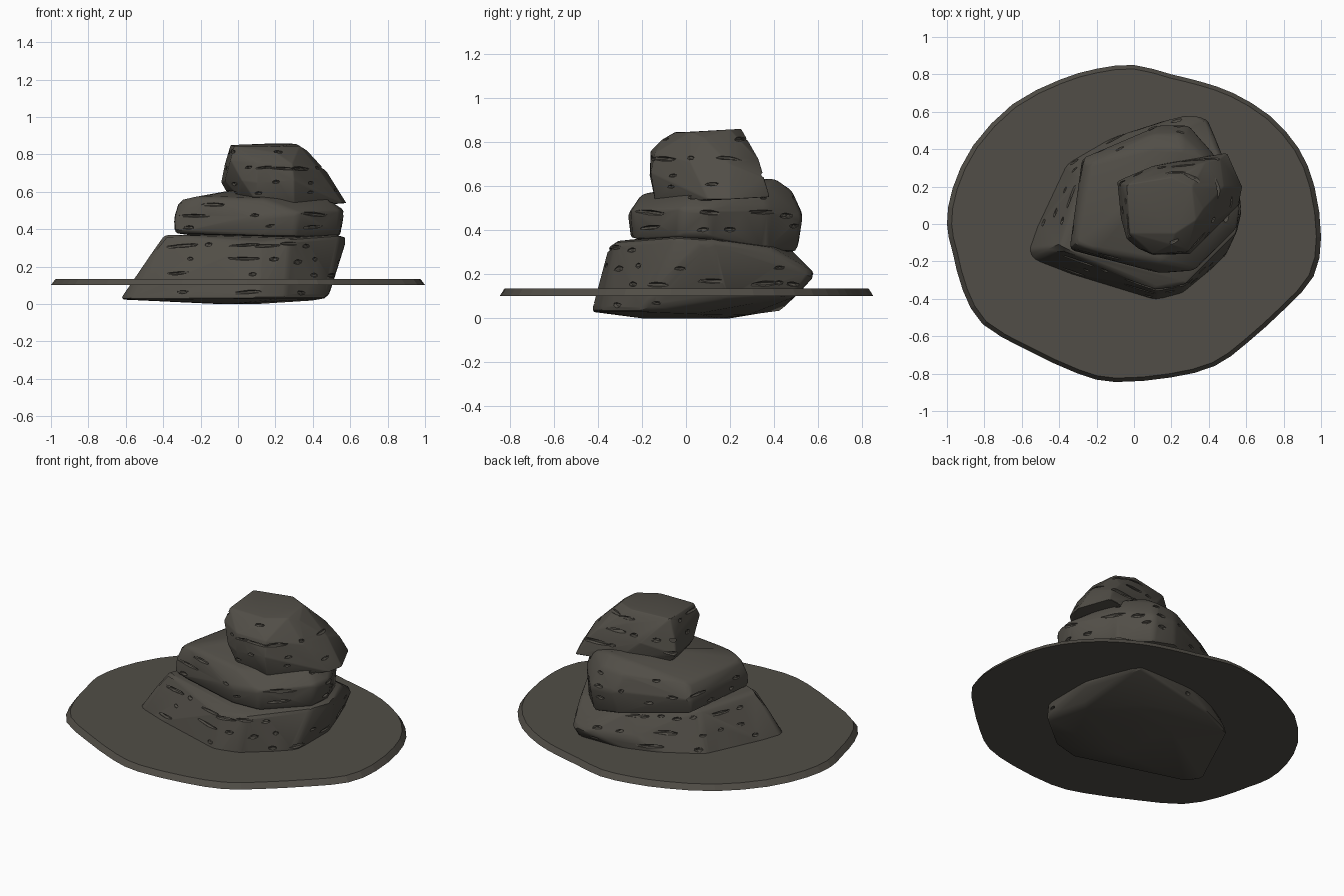
import bpy, bmesh, math, random
from mathutils import Vector, Matrix
from mathutils.bvhtree import BVHTree

if "Cube" in bpy.data.objects:
    bpy.data.objects.remove(bpy.data.objects["Cube"])

random.seed(4)
stone = bpy.data.materials.new("dark_stone")
stone.diffuse_color = (0.083, 0.076, 0.063, 1)
stone.use_nodes = True
stone.node_tree.nodes["Principled BSDF"].inputs["Base Color"].default_value = stone.diffuse_color


def add_object(name, bm):
    bmesh.ops.recalc_face_normals(bm, faces=bm.faces)
    mesh = bpy.data.meshes.new(name)
    bm.to_mesh(mesh)
    bm.free()
    mesh.materials.append(stone)
    ob = bpy.data.objects.new(name, mesh)
    bpy.context.collection.objects.link(ob)
    return ob


def finish(ob, angle):
    # apply modifiers and smooth the soft edges
    bpy.ops.object.select_all(action='DESELECT')
    ob.select_set(True)
    bpy.context.view_layer.objects.active = ob
    bpy.ops.object.convert(target='MESH')
    bpy.ops.object.shade_smooth_by_angle(angle=math.radians(angle))


def rock(name, points, bevel, flat, rows):
    # faceted boulder with softened edges
    bm = bmesh.new()
    for p in points:
        bm.verts.new(p)
    hull = bmesh.ops.convex_hull(bm, input=bm.verts)
    loose = {g for g in hull["geom_interior"] + hull["geom_unused"]
             if isinstance(g, bmesh.types.BMVert)}
    bmesh.ops.delete(bm, geom=list(loose), context='VERTS')
    bmesh.ops.dissolve_limit(bm, angle_limit=math.radians(flat),
                             verts=bm.verts, edges=bm.edges)
    ob = add_object(name, bm)
    mod = ob.modifiers.new("soft_edges", 'BEVEL')
    mod.width, mod.segments = bevel, 2
    mod.limit_method, mod.angle_limit = 'ANGLE', math.radians(12)
    finish(ob, 30)

    # short horizontal pits and slots in rows around the sides
    tree = BVHTree.FromObject(ob, bpy.context.evaluated_depsgraph_get())
    n = len(points)
    cx, cy = (sum(p[i] for p in points) / n for i in (0, 1))
    cuts = bmesh.new()
    for z, count in rows:
        a = random.uniform(0, 1)
        for _ in range(count):
            a += math.tau / count * random.uniform(0.4, 1.6)
            d = Vector((math.cos(a), math.sin(a), 0))
            start = Vector((cx, cy, z + random.uniform(-0.01, 0.01))) + d * 2
            hit, normal, _, _ = tree.ray_cast(start, -d)
            if hit is None or abs(normal.z) > 0.85:
                continue
            length = random.choice((0.04, 0.05, 0.06, 0.07, 0.16, 0.22))
            height = random.uniform(0.016, 0.028)
            tangent = math.atan2(normal.y, normal.x) + math.pi / 2
            m = (Matrix.Translation(hit) @ Matrix.Rotation(tangent, 4, 'Z')
                 @ Matrix.Rotation(random.uniform(-0.1, 0.1), 4, 'Y')
                 @ Matrix.Diagonal((length / 2, 0.016, height / 2, 1)))
            pit = bmesh.ops.create_icosphere(cuts, subdivisions=1, radius=1)
            for v in pit["verts"]:
                v.co = m @ (v.co * random.uniform(0.8, 1.15))
    cutter = add_object(name + "_cutter", cuts)
    cutter.hide_render = True
    mod = ob.modifiers.new("pits", 'BOOLEAN')
    mod.operation, mod.object, mod.solver = 'DIFFERENCE', cutter, 'EXACT'
    mod.use_self = True
    finish(ob, 30)
    bpy.data.objects.remove(cutter)


# flat ground slab with a sloping rim and a smooth wavy outline
outline = [(0, .85), (.2, .8), (.36, .76), (.53, .7), (.725, .58), (.88, .405),
           (.965, .2), (1, -.07), (.96, -.28), (.81, -.45), (.6, -.64),
           (.43, -.76), (.2, -.82), (-.1, -.845), (-.3, -.8), (-.58, -.67),
           (-.81, -.535), (-.915, -.355), (-.97, -.15), (-1, 0), (-.97, .19),
           (-.86, .42), (-.65, .64), (-.4, .77), (-.2, .83)]
pts = [Vector(p) for p in outline]
ring = []
for i in range(len(pts)):
    a, b, c, d = (pts[(i + k) % len(pts)] for k in (-1, 0, 1, 2))
    ring += [b, (9 * (b + c) - a - d) / 16]
bm = bmesh.new()
low = [bm.verts.new((p.x, p.y, .102)) for p in ring]
high = [bm.verts.new((p.x * .975, p.y * .975, .135)) for p in ring]
bm.faces.new(low)
bm.faces.new(high)
for i in range(len(low)):
    j = (i + 1) % len(low)
    bm.faces.new((low[i], low[j], high[j], high[i]))
slab = add_object("ground_slab", bm)

# bottom boulder
rock("base_rock", [
    (-.635, -.15, .025), (-.59, -.22, .025), (.1, -.43, .03),
    (.25, -.39, .03), (.48, -.2, .03), (.42, .06, .02), (.2, .28, .015),
    (-.2, .43, .035), (-.4, .35, .025), (-.05, -.2, 0), (.1, .15, 0),
    (-.1, .2, 0), (.5, .17, .09), (.38, .5, .1),
    (.39, .575, .21), (.28, .59, .2), (0, .5, .2), (-.3, .28, .24),
    (-.4, -.13, .37), (-.27, .26, .36), (.12, -.35, .33), (.28, -.32, .35),
    (.55, -.05, .37), (.585, .1, .36), (.45, .39, .32), (.1, .45, .34)],
    .022, 1.5, [(.07, 8), (.16, 12), (.235, 13), (.315, 13)])

# middle boulder
rock("middle_rock", [
    (-.34, -.14, .38), (.13, -.25, .36), (.3, -.24, .36), (.54, -.03, .37),
    (.55, .1, .37), (.42, .36, .31), (.28, .5, .3), (.13, .51, .33),
    (-.27, .33, .37),
    (-.345, -.13, .46), (.14, -.265, .47), (.32, -.25, .49), (.55, -.02, .5),
    (.57, .1, .5), (.43, .37, .5), (.29, .53, .46), (.14, .53, .47),
    (-.28, .35, .46),
    (-.315, -.1, .555), (-.22, -.14, .575), (.13, -.2, .565),
    (.48, .02, .56), (.38, .36, .6), (.26, .4, .635), (.1, .41, .625),
    (.25, .48, .58), (.1, .48, .57), (-.24, .32, .545), (-.06, .05, .605)],
    .02, 4, [(.41, 10), (.475, 12), (.54, 8)])

# top boulder
rock("top_rock", [
    (.02, -.04, .555), (.1, -.14, .545), (.3, -.14, .535), (.45, 0, .53),
    (.56, .1, .54), (.58, .2, .54), (.5, .38, .55), (.25, .34, .56),
    (-.05, .22, .58),
    (-.09, .23, .65), (-.07, .03, .66), (.02, -.13, .66), (.1, -.165, .65),
    (.3, -.16, .66), (.44, .02, .71), (.48, .2, .7), (.46, .35, .64),
    (.38, .33, .72), (.1, .31, .7),
    (-.07, .21, .75), (-.04, -.08, .77), (.1, -.16, .76), (.29, -.14, .75),
    (-.04, .21, .85), (-.02, -.05, .845), (.22, -.05, .843),
    (.2, -.11, .81), (.33, .02, .845), (.37, .08, .82), (.31, .2, .857),
    (.2, .25, .86), (.2, .29, .79)],
    .016, 4, [(.6, 7), (.645, 6), (.73, 11), (.815, 5)])
